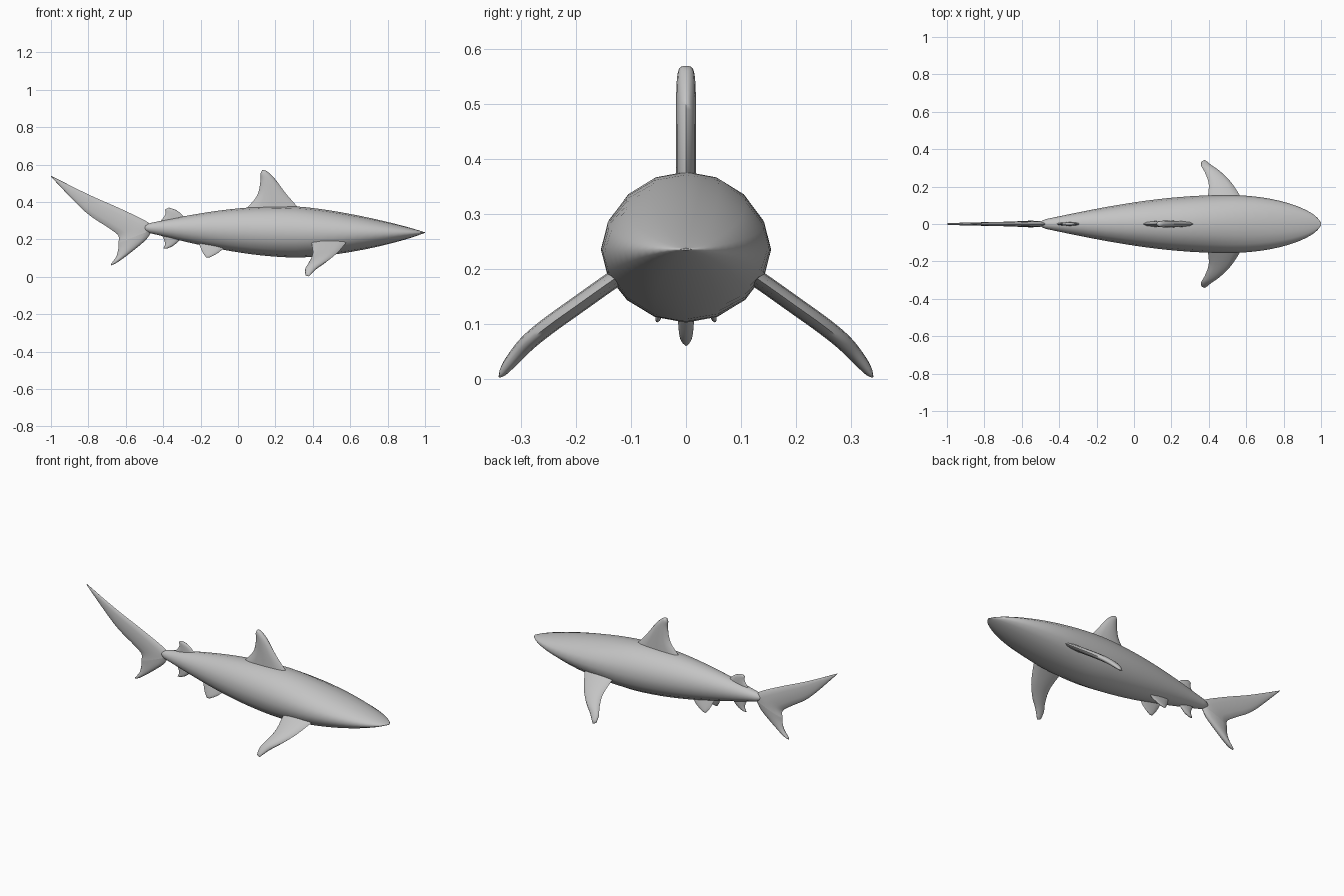
import bpy, bmesh, math
from mathutils import Vector

cube = bpy.data.objects.get("Cube")
if cube:
    bpy.data.objects.remove(cube, do_unlink=True)

color = (0.55, 0.55, 0.55, 1)
grey = bpy.data.materials.new("skin grey")
grey.use_nodes = True
grey.diffuse_color = color
grey.node_tree.nodes["Principled BSDF"].inputs["Base Color"].default_value = color

FORWARD = Vector((1, 0, 0))
UPWARD = Vector((0, 0, 1))


def smooth_rows(rows, steps):
    """Run a Catmull-Rom spline through rows of numbers."""
    padded = [rows[0]] + rows + [rows[-1]]
    result = []
    for before, start, end, after in zip(padded, padded[1:], padded[2:], padded[3:]):
        for step in range(steps):
            t = step / steps
            result.append([q + t / 2 * (r - p + t * (2 * p - 5 * q + 4 * r - u
                                                     + t * (3 * q - p - 3 * r + u)))
                           for p, q, r, u in zip(before, start, end, after)])
    return result + [rows[-1]]


def circle_angles(sides):
    return [math.tau * k / sides for k in range(sides)]


def loft(name, rings, mirrored=False):
    """Skin a list of closed rings and cap both ends."""
    bm = bmesh.new()
    loops = [[bm.verts.new(point) for point in ring] for ring in rings]
    for first, second in zip(loops, loops[1:]):
        for i in range(len(first)):
            bm.faces.new((first[i - 1], first[i], second[i], second[i - 1]))
    bm.faces.new(loops[0])
    bm.faces.new(loops[-1])
    bmesh.ops.recalc_face_normals(bm, faces=bm.faces)
    mesh = bpy.data.meshes.new(name)
    bm.to_mesh(mesh)
    bm.free()
    mesh.materials.append(grey)
    part = bpy.data.objects.new(name, mesh)
    bpy.context.collection.objects.link(part)
    if mirrored:
        mirror = part.modifiers.new("Mirror", "MIRROR")
        mirror.use_axis = (False, True, False)
    bpy.ops.object.select_all(action="DESELECT")
    part.select_set(True)
    bpy.context.view_layer.objects.active = part
    bpy.ops.object.shade_smooth_by_angle(angle=math.radians(60))


def fin(name, rows, thickness, root=Vector(), span=UPWARD, bow=0, tip_power=4, mirrored=False):
    """Rows hold the leading and trailing edge, each as x and distance along the span."""
    span = span.normalized()
    side = FORWARD.cross(span)
    sections = smooth_rows(rows, 5)
    rings = []
    for index, (lead_x, lead_s, trail_x, trail_s) in enumerate(sections):
        t = index / (len(sections) - 1)
        lead = FORWARD * lead_x + span * lead_s
        trail = FORWARD * trail_x + span * trail_s
        center = root + (lead + trail) / 2 + side * bow * math.sin(math.pi * t)
        chord = (lead - trail) / 2
        depth = side * thickness / 2 * math.sqrt(1 - 0.96 * t ** tip_power)
        rings.append([center + chord * math.cos(a) + depth * math.sin(a)
                      for a in circle_angles(12)])
    loft(name, rings, mirrored)


def girth(x, peak_x, peak, nose_curve, nose_power):
    """Half size of the body: a sine swell from the tail, then a rounded nose."""
    if x < peak_x:
        swell = math.sin((x + 0.5) / (peak_x + 0.5) * math.pi / 2)
        rounding = min(1, max(0, x + 0.51) / 0.03) ** 0.5
        size = (0.02 + (peak - 0.02) * swell) * rounding
    else:
        s = (x - peak_x) / (1 - peak_x)
        size = peak * max(0, 1 - s ** nose_curve) ** nose_power
    return max(size, 0.002)


# Body, with rings crowded towards nose and tail
body_rings = []
ring_count = 40
for k in range(ring_count + 1):
    x = 0.245 - 0.755 * math.cos(math.pi * k / ring_count)
    width = girth(x, 0.5, 0.155, 2, 0.6)
    height = girth(x, 0.3, 0.137, 1.5, 0.9)
    middle = 0.248 - 0.03 * x + 0.018 * x ** 3
    body_rings.append([(x, width * math.sin(a), middle + height * math.cos(a))
                       for a in circle_angles(16)])
loft("body", body_rings)

# Main back fin
fin("dorsal_fin", [
    (0.34, 0.35, 0.03, 0.35), (0.26, 0.44, 0.1, 0.43), (0.2, 0.52, 0.12, 0.51),
    (0.16, 0.56, 0.12, 0.55), (0.14, 0.57, 0.13, 0.57)], thickness=0.037)

# Small fins near the tail root
fin("rear_dorsal_fin", [
    (-0.27, 0.3, -0.42, 0.29), (-0.32, 0.35, -0.39, 0.33), (-0.37, 0.37, -0.39, 0.36)],
    thickness=0.02)
fin("anal_fin", [
    (-0.29, 0.22, -0.41, 0.23), (-0.34, 0.17, -0.39, 0.18), (-0.38, 0.15, -0.4, 0.15)],
    thickness=0.02)

# Tail lobes share their root chord
tail_root = (-0.46, 0.25, -0.64, 0.18)
fin("tail_upper_lobe", [
    tail_root, (-0.48, 0.29, -0.64, 0.22), (-0.62, 0.36, -0.69, 0.26),
    (-0.8, 0.44, -0.82, 0.35), (-1, 0.54, -1, 0.535)], thickness=0.036, tip_power=1)
fin("tail_lower_lobe", [
    tail_root, (-0.49, 0.2, -0.64, 0.15), (-0.56, 0.14, -0.65, 0.11),
    (-0.64, 0.08, -0.67, 0.08), (-0.68, 0.06, -0.68, 0.07)], thickness=0.036, tip_power=2)

# Paired side fins
fin("pectoral_fins", [
    (0.59, 0, 0.39, 0), (0.53, 0.12, 0.4, 0.12), (0.47, 0.2, 0.38, 0.2),
    (0.42, 0.25, 0.36, 0.25), (0.38, 0.3, 0.36, 0.29)], thickness=0.032,
    root=Vector((0, 0.11, 0.195)), span=Vector((0, 0.77, -0.64)), bow=0.015, mirrored=True)

# Paired belly fins
fin("pelvic_fins", [
    (-0.05, 0, -0.21, 0), (-0.1, 0.05, -0.19, 0.05), (-0.15, 0.08, -0.17, 0.08)],
    thickness=0.014, root=Vector((0, 0.03, 0.18)), span=Vector((0, 0.3, -1)), mirrored=True)
